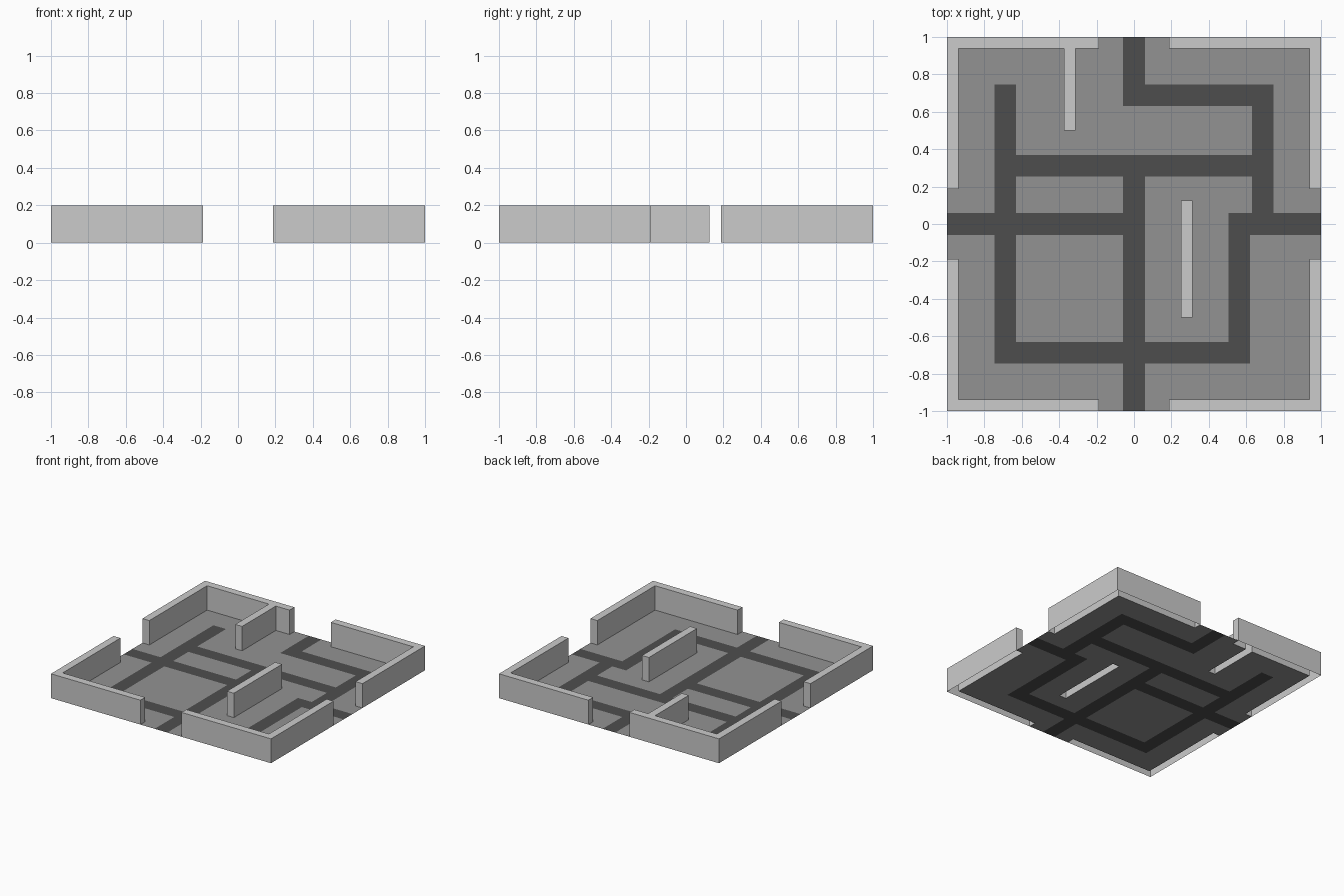
import bpy, bmesh

if "Cube" in bpy.data.objects:
    bpy.data.objects.remove(bpy.data.objects["Cube"])

U = 1 / 16          # plan grid unit
H = 0.2             # wall height

# Plan rectangles (x0, y0, x1, y1) in grid units
corner = [(3, 15, 16, 16), (15, 3, 16, 16)]
WALLS = [(min(sx*a, sx*c), min(sy*b, sy*d), max(sx*a, sx*c), max(sy*b, sy*d))
         for sx in (-1, 1) for sy in (-1, 1) for a, b, c, d in corner]
WALLS += [(-6, 8, -5, 16), (4, -8, 5, 2)]
PATHS = [(-1, 10, 1, 16), (-1, 10, 12, 12), (10, -1, 12, 12), (8, -1, 16, 1),
         (8, -12, 10, 1), (-12, -12, 10, -10), (-1, -16, 1, 6),
         (-12, 4, 12, 6), (-12, -12, -10, 12), (-16, -1, 1, 1)]


def inside(face, rects):
    c = face.calc_center_median() / U
    return any(a < c.x < p and b < c.y < q for a, b, p, q in rects)


def plan_grid(z, keep):
    """Square grid at height z holding only the cells that keep() accepts."""
    bm = bmesh.new()
    bmesh.ops.create_grid(bm, x_segments=32, y_segments=32, size=1)
    for v in bm.verts:
        v.co.z = z
    bmesh.ops.delete(bm, geom=[f for f in bm.faces if not keep(f)], context='FACES')
    return bm


def finish(bm, name, mats=()):
    me = bpy.data.meshes.new(name)
    bm.to_mesh(me)
    bm.free()
    ob = bpy.data.objects.new(name, me)
    bpy.context.collection.objects.link(ob)
    for m in mats:
        me.materials.append(m)
    return ob


def material(name, g):
    m = bpy.data.materials.new(name)
    m.diffuse_color = (g, g, g, 1)
    m.use_nodes = True
    m.node_tree.nodes["Principled BSDF"].inputs["Base Color"].default_value = m.diffuse_color
    return m


# Floor with inlaid dark paths, cut out below the walls
bm = plan_grid(0, lambda f: not inside(f, WALLS))
path = [f for f in bm.faces if inside(f, PATHS)]
for f in path:
    f.material_index = 1
rim = bmesh.ops.inset_region(bm, faces=path, thickness=0.005,
                             use_boundary=False, use_even_offset=True)
for f in rim['faces']:
    f.material_index = 0
finish(bm, "floor", (material("floor_grey", 0.29), material("path_dark", 0.076)))

# Hollow walls: flat tops with sides dropped to the ground, open below
bm = plan_grid(H, lambda f: inside(f, WALLS))
rims = [e for e in bm.edges if e.is_boundary]
res = bmesh.ops.extrude_edge_only(bm, edges=rims)
for v in res['geom']:
    if isinstance(v, bmesh.types.BMVert):
        v.co.z = 0
bmesh.ops.recalc_face_normals(bm, faces=bm.faces[:])
# Merge coplanar cells into clean flat faces
bmesh.ops.dissolve_limit(bm, angle_limit=0.01, use_dissolve_boundaries=True,
                         verts=bm.verts[:], edges=bm.edges[:])
finish(bm, "walls")
